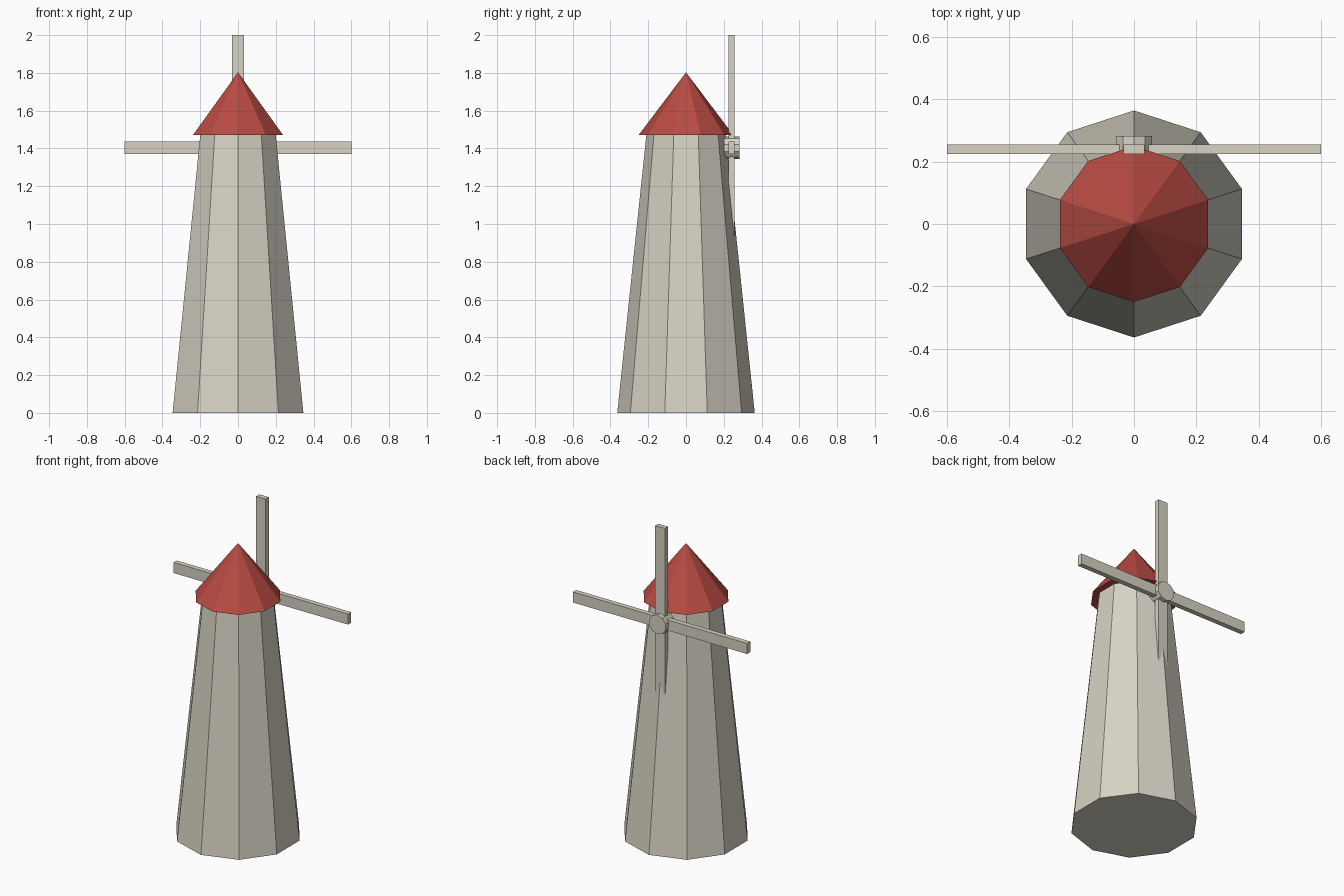
import bpy, bmesh, math
from mathutils import Vector, Matrix

if "Cube" in bpy.data.objects:
    bpy.data.objects.remove(bpy.data.objects["Cube"])

SIDES = 10
HUB_Z, SAIL_Y = 1.403, 0.24


def material(name, colour):
    m = bpy.data.materials.new(name)
    m.diffuse_color = (*colour, 1)
    m.use_nodes = True
    m.node_tree.nodes["Principled BSDF"].inputs["Base Color"].default_value = m.diffuse_color
    return m


stone = material("beige", (0.68, 0.645, 0.55))
red = material("roof_red", (0.48, 0.07, 0.055))


def finish(name, bm, mat):
    bmesh.ops.recalc_face_normals(bm, faces=bm.faces)
    mesh = bpy.data.meshes.new(name)
    bm.to_mesh(mesh)
    bm.free()
    mesh.materials.append(mat)
    obj = bpy.data.objects.new(name, mesh)
    bpy.context.collection.objects.link(obj)
    return obj


def frustum(name, r0, r1, z0, z1, mat, matrix=Matrix()):
    """Ten-sided frustum with a corner on +y; r1 = 0 makes a point."""
    bm = bmesh.new()

    def ring(r, z):
        return [bm.verts.new(matrix @ Vector((r * math.sin(a), r * math.cos(a), z)))
                for a in (math.tau * i / SIDES for i in range(SIDES))]

    low = ring(r0, z0)
    bm.faces.new(low)
    high = ring(r1, z1) if r1 else [bm.verts.new(matrix @ Vector((0, 0, z1)))]
    if r1:
        bm.faces.new(high)
    for i in range(SIDES):
        j = (i + 1) % SIDES
        top = [high[j], high[i]] if r1 else high
        bm.faces.new([low[i], low[j], *top])
    return finish(name, bm, mat)


# Tapered tower and overhanging pointed roof
frustum("tower", 0.364, 0.21, 0, 1.472, stone)
frustum("roof", 0.25, 0, 1.472, 1.803, red)

# Hub, with its axis along y
turn = Matrix.Translation((0, 0, HUB_Z)) @ Matrix.Rotation(-math.pi / 2, 4, 'X')
frustum("hub", 0.06, 0.06, 0.2, 0.282, stone, turn)

# Four plain sails around the hub
for i, side in enumerate(("top", "right", "bottom", "left")):
    length = 0.597 if side == "top" else 0.6
    bm = bmesh.new()
    bmesh.ops.create_cube(bm, size=1)
    place = (Matrix.Translation((0, SAIL_Y, HUB_Z))
             @ Matrix.Rotation(i * math.pi / 2, 4, 'Y')
             @ Matrix.Translation((0, 0, length / 2))
             @ Matrix.Diagonal((0.066, 0.031, length, 1)))
    bmesh.ops.transform(bm, matrix=place, verts=bm.verts)
    finish(f"sail_{side}", bm, stone)
